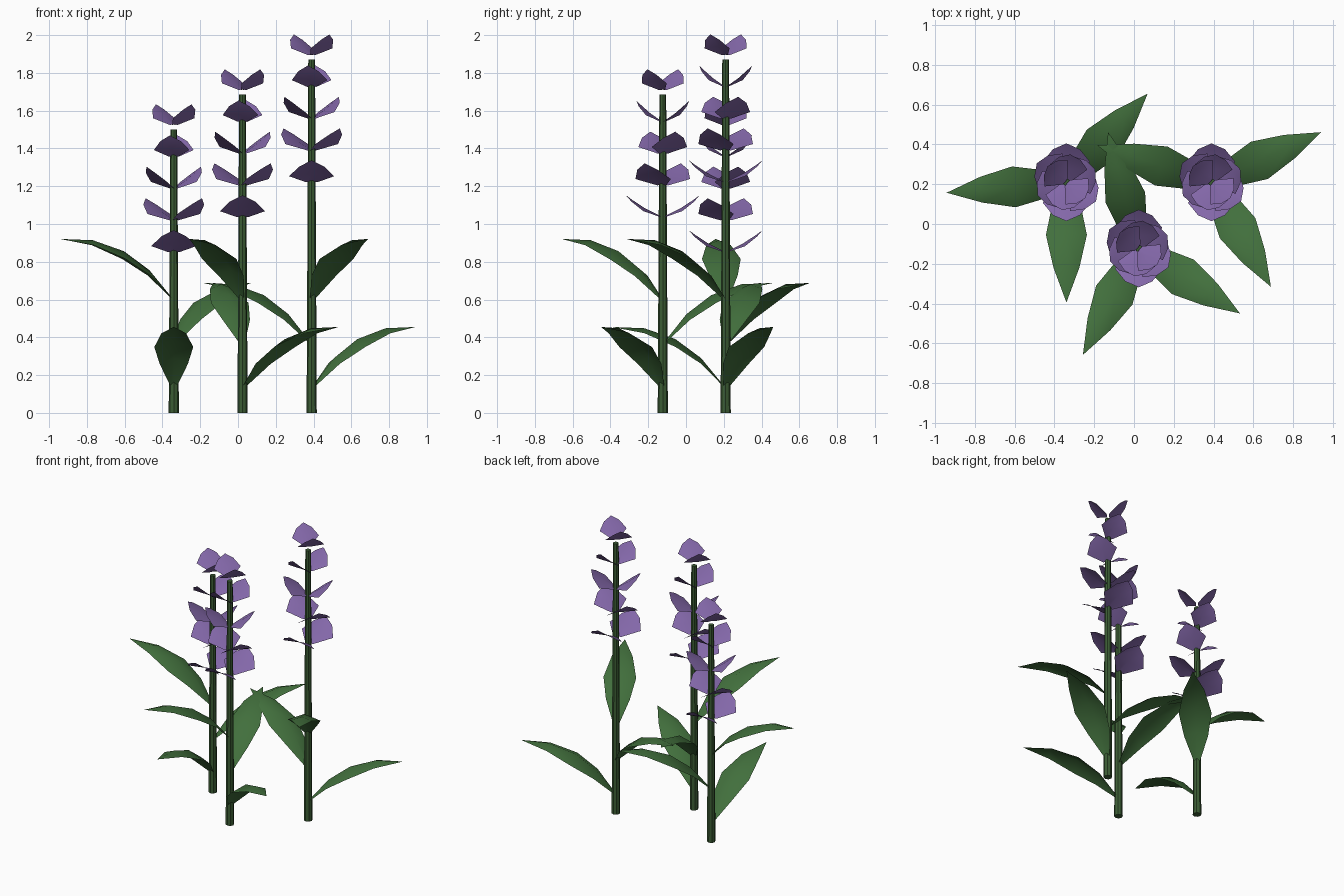
import bpy, bmesh
from math import radians
from mathutils import Matrix

if "Cube" in bpy.data.objects:
    bpy.data.objects.remove(bpy.data.objects["Cube"])


def material(name, col):
    m = bpy.data.materials.new(name)
    m.diffuse_color = (*col, 1)
    m.use_nodes = True
    m.node_tree.nodes["Principled BSDF"].inputs["Base Color"].default_value = m.diffuse_color
    return m


STEM = material("stem_green", (0.045, 0.11, 0.035))
LEAF = material("leaf_green", (0.054, 0.16, 0.046))
PETAL = material("petal_purple", (0.23, 0.138, 0.40))


def add_blade(bm, stations, drop, xf):
    """Ridged strip from (out, up, half width) stations; edges hang below the midrib."""
    rows = []
    for r, z, w in stations:
        sides = (-1, 0, 1) if w else (0,)
        row = [bm.verts.new((xf @ Matrix.Translation((r, s * w, z - abs(s) * w * drop))).translation)
               for s in sides]
        rows.append(row if w else row * 3)
    for a, b in zip(rows, rows[1:]):
        for i in (0, 1):
            face = bm.faces.new(list(dict.fromkeys([a[i], b[i], b[i + 1], a[i + 1]])))
            face.smooth = True


def finish(bm, name, mat):
    me = bpy.data.meshes.new(name)
    bm.to_mesh(me)
    bm.free()
    me.materials.append(mat)
    bpy.context.collection.objects.link(bpy.data.objects.new(name, me))


LEAF_SHAPE = [(0.015, 0, 0.018), (0.13, 0.14, 0.075), (0.265, 0.24, 0.103),
              (0.43, 0.298, 0.065), (0.605, 0.305, 0)]
PETAL_SHAPE = [(0.01, 0, 0.03), (0.105, -0.007, 0.119), (0.185, -0.004, 0.068), (0.228, 0, 0)]

plants = [(-0.34, 0.21, 1.5), (0.024, -0.123, 1.685), (0.39, 0.21, 1.87)]
for n, (x, y, h) in enumerate(plants):
    # tapered stem
    bm = bmesh.new()
    bmesh.ops.create_cone(bm, cap_ends=True, segments=8, radius1=0.027, radius2=0.018, depth=h,
                          matrix=Matrix.Translation((x, y, h / 2)))
    finish(bm, f"stem_{n + 1}", STEM)

    # three arching leaves spiralling up the stem
    bm = bmesh.new()
    for i in range(3):
        az = radians(-90 + 57.3 * n + 137.5 * i)
        add_blade(bm, LEAF_SHAPE, 0.4,
                  Matrix.Translation((x, y, 0.15 + 0.233 * i)) @ Matrix.Rotation(az, 4, 'Z'))
    finish(bm, f"leaves_{n + 1}", LEAF)

    # flower spike: five opposite petal pairs, smaller and steeper upwards
    bm = bmesh.new()
    for i in range(5):
        for side in (0, 180):
            xf = (Matrix.Translation((x, y, h - 0.65 + 0.168 * i))
                  @ Matrix.Rotation(radians(90 + 57.3 * i + side), 4, 'Z')
                  @ Matrix.Rotation(-radians(31 + 2.75 * i), 4, 'Y')
                  @ Matrix.Scale(1 - 0.067 * i, 4))
            add_blade(bm, PETAL_SHAPE, 0.15, xf)
    finish(bm, f"petals_{n + 1}", PETAL)
